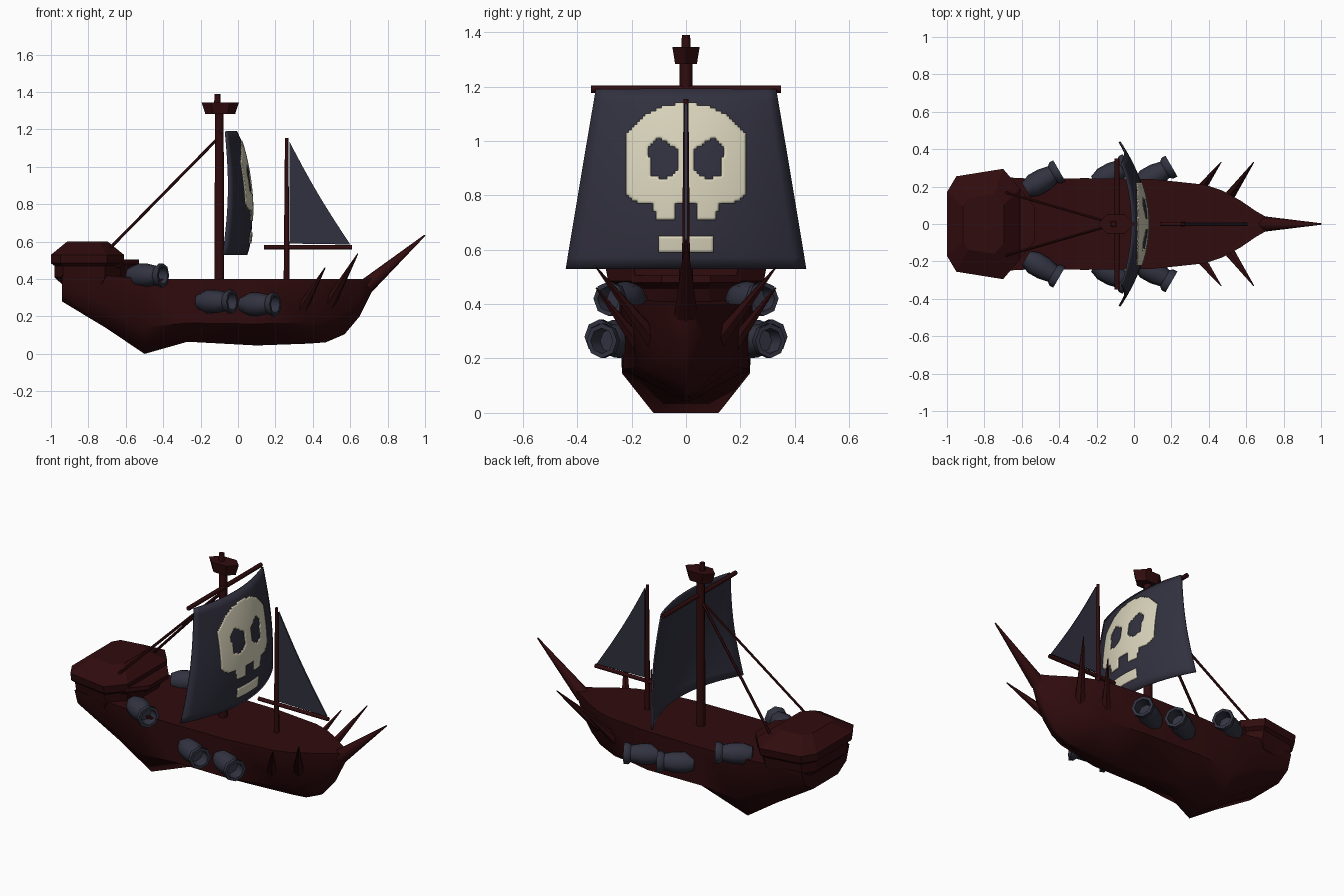
import bpy, bmesh, math
from mathutils import Vector, Matrix

if "Cube" in bpy.data.objects:
    bpy.data.objects.remove(bpy.data.objects["Cube"])


def material(name, rgb):
    m = bpy.data.materials.new(name)
    m.use_nodes = True
    m.diffuse_color = (*rgb, 1)
    bsdf = m.node_tree.nodes["Principled BSDF"]
    bsdf.inputs["Base Color"].default_value = (*rgb, 1)
    bsdf.inputs["Roughness"].default_value = 0.9
    return m


WOOD = material("dark red wood", (0.03, 0.0035, 0.0042))
CLOTH = material("navy cloth", (0.031, 0.03, 0.05))
IRON = material("blue grey iron", (0.031, 0.033, 0.052))
BONE = material("bone cream", (0.7, 0.66, 0.5))


def finish(name, bm, mat, smooth=None, thick=0):
    bmesh.ops.remove_doubles(bm, verts=bm.verts, dist=1e-5)
    bmesh.ops.recalc_face_normals(bm, faces=bm.faces)
    me = bpy.data.meshes.new(name)
    bm.to_mesh(me)
    bm.free()
    me.materials.append(mat)
    ob = bpy.data.objects.new(name, me)
    bpy.context.collection.objects.link(ob)
    if thick:
        mod = ob.modifiers.new("thickness", "SOLIDIFY")
        mod.thickness = thick
        mod.offset = 0
    if smooth:
        bpy.ops.object.select_all(action="DESELECT")
        ob.select_set(True)
        bpy.context.view_layer.objects.active = ob
        bpy.ops.object.shade_smooth_by_angle(angle=math.radians(smooth))
    return ob


def loft(name, rings, mat, smooth=None):
    bm = bmesh.new()
    vs = [[bm.verts.new(p) for p in r] for r in rings]
    n = len(vs[0])
    for a, b in zip(vs, vs[1:]):
        for i in range(n):
            j = (i + 1) % n
            bm.faces.new((a[i], a[j], b[j], b[i]))
    bm.faces.new(vs[0])
    bm.faces.new(vs[-1])
    return finish(name, bm, mat, smooth)


def bar(name, a, b, r1, r2=None, sides=8):
    a, b = Vector(a), Vector(b)
    rot = (b - a).to_track_quat("Z", "Y").to_matrix().to_4x4()
    bm = bmesh.new()
    bmesh.ops.create_cone(bm, cap_ends=True, segments=sides, radius1=r1,
                          radius2=r1 if r2 is None else r2, depth=(b - a).length,
                          matrix=Matrix.Translation((a + b) / 2) @ rot)
    return finish(name, bm, WOOD, 50)


# Hull: x, keel z, keel half width, chine z, chine half width, rail z, rail half width
stations = [(-.94, .28, .12, .33, .20, .42, .23), (-.70, .135, .13, .25, .225, .42, .25),
            (-.50, .0, .12, .145, .235, .40, .24), (-.27, .065, .045, .165, .235, .40, .245),
            (.10, .045, .018, .16, .23, .40, .24), (.38, .055, .015, .17, .18, .40, .21),
            (.47, .062, .014, .18, .145, .40, .18), (.57, .105, .012, .22, .10, .40, .125),
            (.65, .20, .01, .28, .06, .40, .07), (.72, .34, .01, .36, .02, .40, .03)]
rings = []
for x, zk, wk, zc, wc, zr, wr in stations:
    half = [(x, wk, zk), (x, wc, zc), (x, wr, zr)]
    rings.append(half + [(x, -y, z) for _, y, z in reversed(half)])
loft("hull", rings, WOOD, 50)


# Stern castle with overhanging rim and flat-topped roof, and the prow of its floor
def stack(name, half, centre, levels):
    outline = half + [(x, -y) for x, y in reversed(half)]
    loft(name, [[(centre + (x - centre) * sx, y * sy, z) for x, y in outline]
                for z, sx, sy in levels], WOOD)


stack("stern_castle", [(-1, .17), (-.95, .255), (-.70, .295), (-.61, .19)], -.805,
      [(.37, .69, .82), (.41, .90, .86), (.47, .90, .91), (.485, 1, .97),
       (.53, 1, 1), (.60, .56, .54)])
stack("castle_ledge", [(-.85, .20), (-.62, .20), (-.53, .09)], -.85,
      [(.38, .76, .95), (.455, .87, .95), (.48, 1, 1), (.505, 1, 1)])

# Masts, yard, boom and bowsprit
bar("main_mast", (-.1, 0, .36), (-.1, 0, 1.345), .026, .023)
bar("mast_tip", (-.11, 0, 1.3), (-.11, 0, 1.39), .02, .015)
bar("main_yard", (-.09, -.35, 1.19), (-.09, .35, 1.19), .013)
bar("fore_mast", (.26, 0, .38), (.26, 0, 1.155), .016, .009)
bar("fore_boom", (.14, 0, .57), (.61, 0, .57), .012)
bar("bowsprit", (.69, 0, .365), (1, 0, .635), .042, .004)

# Lookout basket, long fore and aft
rings = []
for z, r in [(1.282, .8), (1.30, .85), (1.33, .95), (1.345, 1)]:
    rings.append([(-.095 + .1 * r * math.cos(k * math.pi / 3),
                   .058 * r * math.sin(k * math.pi / 3), z) for k in range(6)])
loft("lookout_basket", rings, WOOD)


# Billowing main sail surface
SAIL_LOW, SAIL_HIGH = .53, 1.19


def sail_x(y, z):
    v = (z - SAIL_LOW) / (SAIL_HIGH - SAIL_LOW)
    u = y / (.44 - .11 * v)
    bulge = max(0, math.sin(math.pi * v))
    edge = -.078 + .012 * v + .022 * bulge
    centre = .045 - .055 * v + .05 * bulge ** .7
    return edge + (centre - edge) * (1 - u * u)


def sheet(name, ys, zs, place, keep, mat, thick):
    bm = bmesh.new()
    for y0, y1 in zip(ys, ys[1:]):
        for z0, z1 in zip(zs, zs[1:]):
            if keep((y0 + y1) / 2, (z0 + z1) / 2):
                bm.faces.new([bm.verts.new(place(y, z)) for y, z in
                              ((y0, z0), (y1, z0), (y1, z1), (y0, z1))])
    return finish(name, bm, mat, 40, thick)


def sail_point(u, v):
    z = SAIL_LOW + (SAIL_HIGH - SAIL_LOW) * v
    y = u * (.44 - .11 * v)
    return (sail_x(y, z), y, z)


sheet("main_sail", [i / 10 - 1 for i in range(21)], [i / 16 for i in range(17)],
      sail_point, lambda u, v: True, CLOTH, .01)


# Skull emblem laid on the sail, cut from small square cells
def inside(poly, y, z):
    hit = False
    for (ya, za), (yb, zb) in zip(poly, poly[1:] + poly[:1]):
        if (za > z) != (zb > z) and y < ya + (z - za) * (yb - ya) / (zb - za):
            hit = not hit
    return hit


head = [(0, 1.14), (.08, 1.13), (.16, 1.09), (.225, 1.02), (.225, .815), (.18, .77),
        (.12, .77), (.11, .71), (.04, .71), (.04, .77), (0, .77)]
eye = [(.14, .98), (.10, 1.015), (.035, .97), (.035, .89), (.075, .86), (.125, .87)]


def is_bone(y, z):
    y = abs(y)
    teeth = y < .1 and .59 < z < .65
    return teeth or (inside(head, y, z) and not inside(eye, y, z))


sheet("skull_emblem", [i / 100 for i in range(-23, 24)], [i / 100 for i in range(58, 115)],
      lambda y, z: (sail_x(y, z) + .008, y, z), is_bone, BONE, .006)

# Triangular fore sail, slightly hollow along its free edge
bm = bmesh.new()
edge = []
for i in range(9):
    t = i / 8
    edge.append((.275 + .325 * t - .012 * math.sin(math.pi * t), 0, 1.135 - .55 * t))
bm.faces.new([bm.verts.new(p) for p in edge + [(.275, 0, .59)]])
finish("fore_sail", bm, CLOTH, None, .01)

# Cannons: eight-sided turned barrels with hollow muzzles
barrel = [(0, .002), (0, .044), (.05, .063), (.11, .062), (.165, .05), (.18, .064),
          (.205, .064), (.205, .047), (.14, .044), (.14, .002)]
muzzles = [(-.40, .285, .42), (-.03, .318, .28), (.20, .31, .265)]


def cannon(name, muzzle, side):
    d = Vector((math.cos(math.pi / 6), side * math.sin(math.pi / 6), 0))
    across = d.cross(Vector((0, 0, 1)))
    m = Vector((muzzle[0], side * muzzle[1], muzzle[2]))
    rings = []
    for t, r in barrel:
        c = m + d * (t - .205)
        rings.append([c + across * r * math.cos(k * math.pi / 4)
                      + Vector((0, 0, r * math.sin(k * math.pi / 4))) for k in range(8)])
    loft(name, rings, IRON, 47)


# Paired parts on both sides: cannons, bow spikes and stay ropes
for label, s in (("front", -1), ("back", 1)):
    for i, m in enumerate(muzzles):
        cannon(f"{label}_cannon_{i + 1}", m, s)
    bar(f"{label}_bow_spike_1", (.33, s * .15, .22), (.465, s * .33, .46), .034, .003, 6)
    bar(f"{label}_bow_spike_2", (.49, s * .12, .27), (.64, s * .33, .535), .034, .003, 6)
    bar(f"{label}_stay_rope", (-.10, 0, 1.16), (-.69, s * .17, .56), .008, None, 6)
